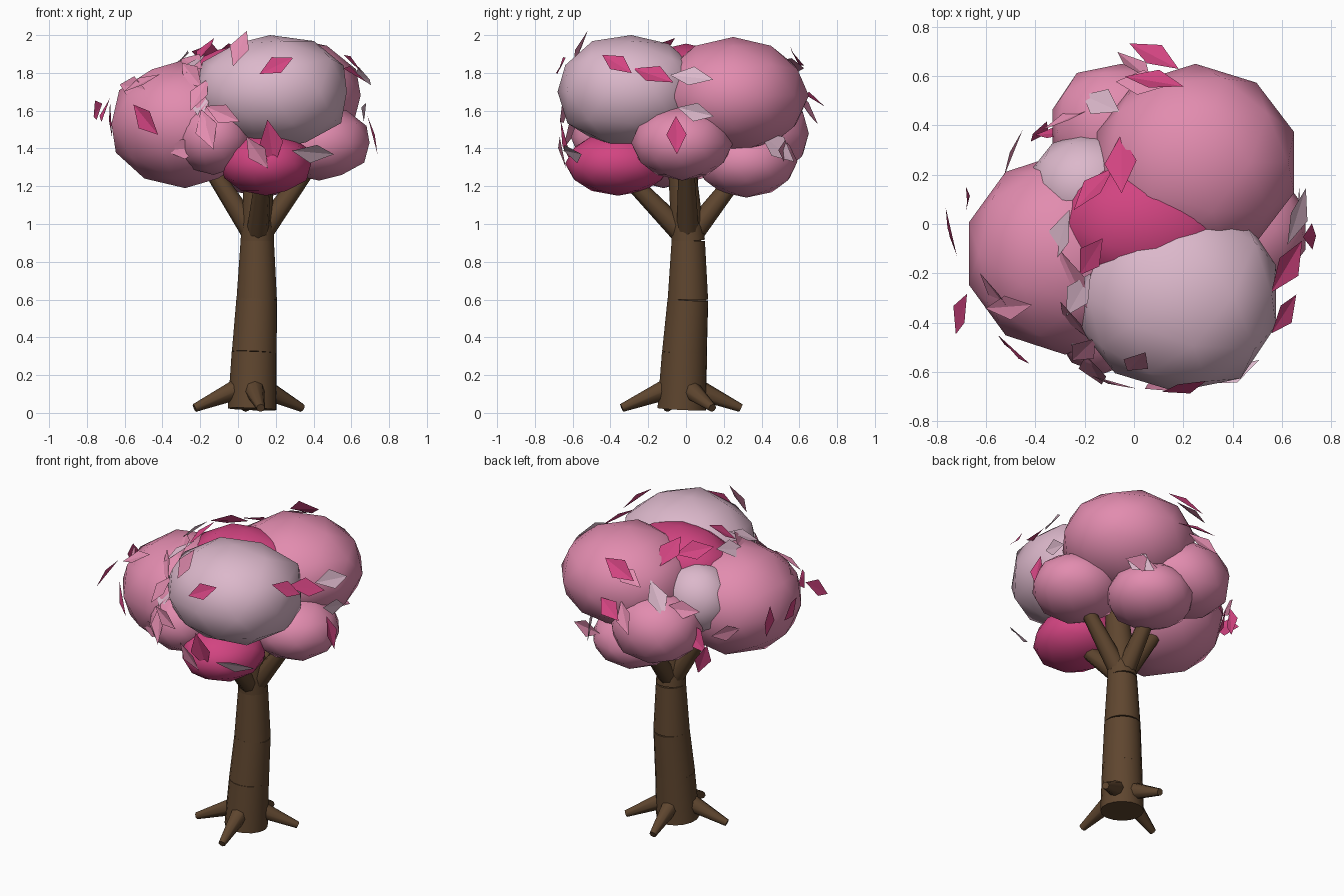
import bpy, bmesh, math, random
from mathutils import Vector, Matrix

if "Cube" in bpy.data.objects:
    bpy.data.objects.remove(bpy.data.objects["Cube"])

random.seed(4)


def material(name, rgb):
    m = bpy.data.materials.new(name)
    lin = [((c / 255 + 0.055) / 1.055) ** 2.4 for c in rgb]
    m.diffuse_color = (*lin, 1)
    m.use_nodes = True
    m.node_tree.nodes["Principled BSDF"].inputs["Base Color"].default_value = m.diffuse_color
    return m


BARK = material("bark brown", (95, 70, 47))
LIGHT = material("pale blossom", (220, 184, 203))
MID = material("pink blossom", (226, 140, 175))
HOT = material("deep blossom", (210, 68, 129))


def new_object(name, bm, mat, smooth=None):
    mesh = bpy.data.meshes.new(name)
    bm.to_mesh(mesh)
    bm.free()
    mesh.materials.append(mat)
    ob = bpy.data.objects.new(name, mesh)
    bpy.context.collection.objects.link(ob)
    if smooth:
        bpy.ops.object.select_all(action='DESELECT')
        ob.select_set(True)
        bpy.context.view_layer.objects.active = ob
        bpy.ops.object.shade_smooth_by_angle(angle=math.radians(smooth))
    return ob


def limb(name, a, b, r1, r2, sides):
    """Tapered cylinder from point a to point b."""
    a, b = Vector(a), Vector(b)
    d = b - a
    bm = bmesh.new()
    rot = d.to_track_quat('Z', 'Y').to_matrix().to_4x4()
    bmesh.ops.create_cone(bm, cap_ends=True, segments=sides, radius1=r1, radius2=r2,
                          depth=d.length, matrix=Matrix.Translation((a + b) / 2) @ rot)
    new_object(name, bm, BARK, 50)


# Trunk: stacked tapered sections that lean gently
trunk = [((0.075, -0.022, 0.02), 0.130), ((0.086, -0.008, 0.32), 0.120),
         ((0.099, 0.010, 0.60), 0.109), ((0.102, 0.012, 0.91), 0.090),
         ((0.110, -0.030, 1.40), 0.070)]
for i in range(4):
    limb(f"trunk_section_{i + 1}", trunk[i][0], trunk[i + 1][0], trunk[i][1], trunk[i + 1][1], 16)

# Roots
for i, (x, y) in enumerate([(0.12, -0.34), (0.34, 0.14), (0.04, 0.29), (-0.23, -0.10)]):
    base = Vector((0.075, -0.02, 0.16))
    tip = Vector((x, y, 0.026))
    limb(f"root_{i + 1}", base.lerp(tip, 0.15), tip, 0.06, 0.022, 8)

# Branches spreading into the crown
for i, tip in enumerate([(-0.20, 0.02, 1.38), (0.42, 0.0, 1.36), (0.14, -0.38, 1.32), (0.10, 0.33, 1.33)]):
    limb(f"branch_{i + 1}", (0.10, 0.01, 0.92), tip, 0.062, 0.038, 8)

# Blossom clumps: name, colour, centre, radii, and a side that is swollen
clumps = [
    ("front_clump", LIGHT, (0.17, -0.29, 1.70), (0.42, 0.39, 0.30), (1, -0.4, 0)),
    ("left_clump", MID, (-0.28, -0.12, 1.53), (0.41, 0.41, 0.34), None),
    ("back_clump", MID, (0.25, 0.25, 1.68), (0.42, 0.40, 0.31), None),
    ("right_clump", MID, (0.43, -0.02, 1.43), (0.28, 0.27, 0.20), None),
    ("low_back_clump", MID, (0.14, 0.32, 1.33), (0.27, 0.27, 0.19), None),
    ("rear_left_clump", MID, (-0.05, 0.38, 1.48), (0.29, 0.27, 0.22), (-0.7, 0.7, 0)),
    ("low_front_clump", HOT, (0.15, -0.36, 1.32), (0.25, 0.28, 0.17), None),
    ("front_left_clump", MID, (-0.13, -0.36, 1.46), (0.21, 0.25, 0.20), None),
    ("inner_light_clump", LIGHT, (-0.19, 0.15, 1.60), (0.24, 0.22, 0.23), None),
    ("crown_centre_clump", HOT, (0.05, 0.0, 1.74), (0.36, 0.28, 0.215), None),
]
for name, mat, c, r, swell in clumps:
    bm = bmesh.new()
    bmesh.ops.create_icosphere(bm, subdivisions=2, radius=1)
    for v in bm.verts:
        if swell and v.co.dot(Vector(swell)) > 0.2:
            v.co *= 1 + 0.35 * (1 - max(abs(k) for k in v.co))
        v.co = Vector(c) + Vector(v.co[k] * r[k] for k in range(3))
    new_object(name, bm, mat, 80)


# Loose petals: folded diamonds lying roughly on the crown surface
def add_petal(bm, p):
    p = Vector(p)
    n = p - Vector((0, 0, 1.45))
    n.z *= 1.3
    n = n.normalized()
    p += n * 0.012
    n += Vector([random.uniform(-0.4, 0.4) for _ in range(3)])
    rot = n.to_track_quat('Z', 'Y').to_matrix()
    rot = rot @ Matrix.Rotation(random.uniform(0, math.pi), 3, 'Z')
    s = random.uniform(0.9, 1.2)
    pts = [(-0.11, 0, 0), (0, -0.056, 0.012), (0.11, 0, 0), (0, 0.056, 0.012)]
    v = [bm.verts.new(p + rot @ (Vector(q) * s)) for q in pts]
    bm.faces.new((v[0], v[1], v[2]))
    bm.faces.new((v[0], v[2], v[3]))


petals = {
    HOT: [(0.20, -0.65, 1.83), (-0.69, -0.36, 1.60), (-0.73, -0.03, 1.60), (0.60, -0.36, 1.84),
          (0.61, -0.17, 1.78), (0.70, -0.05, 1.47), (0.08, 0.67, 1.65), (0.08, 0.57, 1.87),
          (-0.37, 0.36, 1.33), (-0.16, 0.14, 1.89), (-0.05, 0.24, 1.89), (-0.17, -0.13, 1.91),
          (0.17, -0.62, 1.43), (-0.48, -0.50, 1.55), (-0.66, 0.10, 1.55), (-0.30, 0.36, 1.46)],
    MID: [(0.03, 0.56, 1.83), (-0.50, -0.33, 1.74), (-0.55, -0.28, 1.72), (-0.24, -0.38, 1.78),
          (-0.20, -0.50, 1.68), (0.10, -0.64, 1.38), (-0.48, 0.28, 1.50), (-0.26, 0.42, 1.64),
          (0.01, -0.55, 1.92), (-0.28, -0.48, 1.40), (-0.08, -0.63, 1.58), (0.36, 0.50, 1.39),
          (0.0, 0.63, 1.60), (-0.24, -0.22, 1.84), (-0.16, -0.58, 1.50), (-0.23, -0.46, 1.60)],
    LIGHT: [(0.65, 0.03, 1.77), (0.39, -0.59, 1.38), (-0.13, 0.48, 1.70), (0.65, 0.05, 1.59),
            (0.35, 0.47, 1.41), (-0.22, -0.28, 1.84), (-0.20, -0.47, 1.63), (-0.29, -0.05, 1.86)],
}
for mat, spots in petals.items():
    bm = bmesh.new()
    for p in spots:
        add_petal(bm, p)
    new_object(mat.name.replace(" ", "_") + "_petals", bm, mat)
